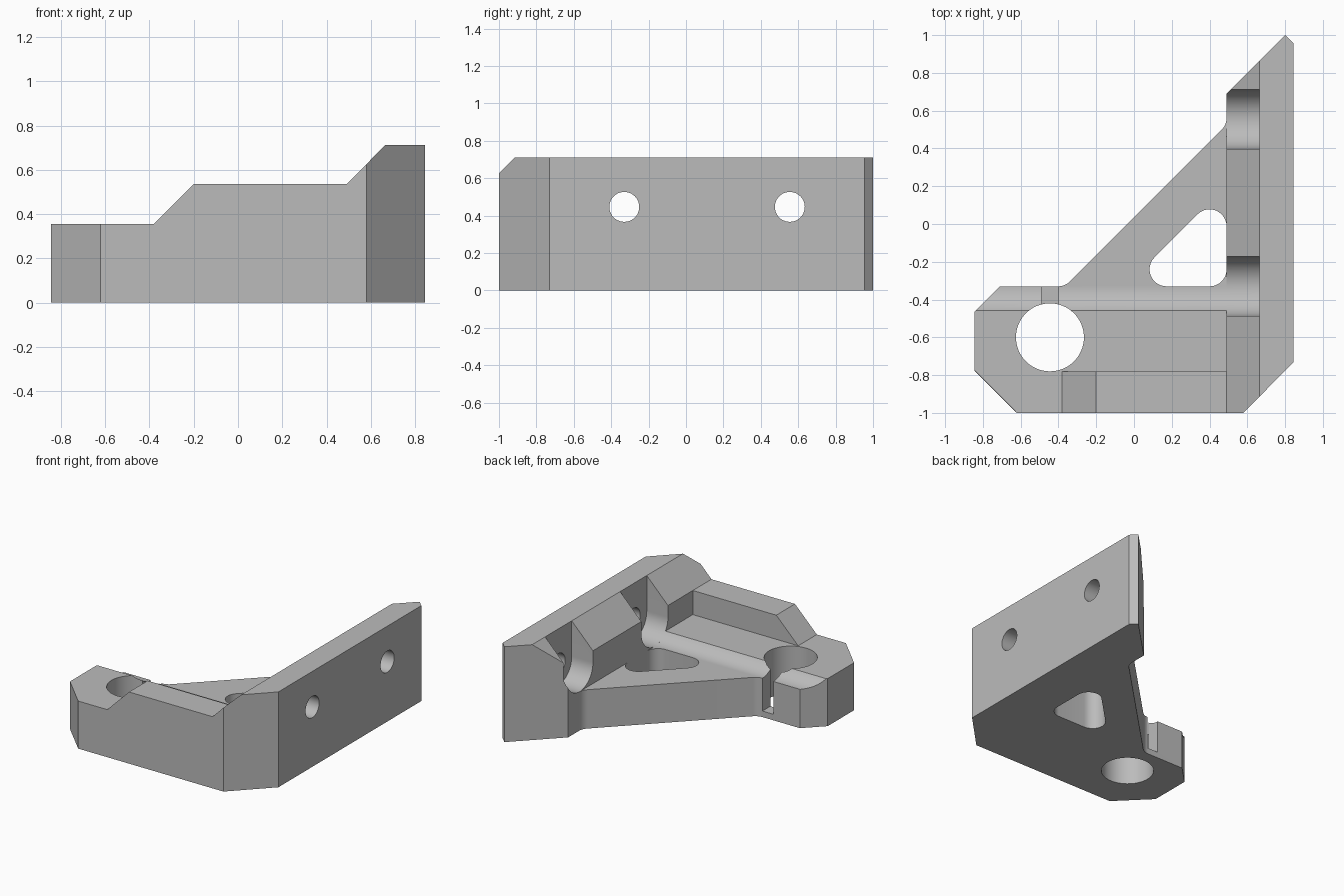
import bpy, bmesh, math
from mathutils import Vector

cube = bpy.data.objects.get("Cube")
if cube:
    bpy.data.objects.remove(cube, do_unlink=True)

grey = bpy.data.materials.new("plain grey")
grey.use_nodes = True
grey.diffuse_color = (0.5, 0.5, 0.5, 1)
grey.node_tree.nodes["Principled BSDF"].inputs["Base Color"].default_value = (0.5, 0.5, 0.5, 1)


def prism(name, points, start, end, axis="z"):
    """Extrude a 2D profile: z uses (x, y), x uses (y, z), y uses (x, z)."""
    place = {"z": lambda a, b, c: (a, b, c),
             "x": lambda a, b, c: (c, a, b),
             "y": lambda a, b, c: (a, c, b)}[axis]
    bm = bmesh.new()
    face = bm.faces.new([bm.verts.new(place(a, b, start)) for a, b in points])
    side = bmesh.ops.extrude_face_region(bm, geom=[face])["geom"]
    bmesh.ops.translate(bm, vec=place(0, 0, end - start),
                        verts=[v for v in side if isinstance(v, bmesh.types.BMVert)])
    bmesh.ops.recalc_face_normals(bm, faces=bm.faces)
    mesh = bpy.data.meshes.new(name)
    bm.to_mesh(mesh)
    bm.free()
    mesh.materials.append(grey)
    obj = bpy.data.objects.new(name, mesh)
    bpy.context.collection.objects.link(obj)
    return obj


def arc(cx, cy, r, a0, a1, n):
    return [(cx + r * math.cos(math.radians(a0 + (a1 - a0) * i / n)),
             cy + r * math.sin(math.radians(a0 + (a1 - a0) * i / n))) for i in range(n + 1)]


def circle(cx, cy, r, n=64):
    return arc(cx, cy, r, 0, 360, n)[:-1]


def fillet(before, corner, after, r, n=12):
    """Points of a round of radius r at a corner."""
    p = Vector(corner)
    u = (Vector(before) - p).normalized()
    v = (Vector(after) - p).normalized()
    half = u.angle(v) / 2
    centre = p + (u + v).normalized() * (r / math.sin(half))
    s = p + u * (r / math.tan(half)) - centre
    e = p + v * (r / math.tan(half)) - centre
    sweep = s.angle(e)
    return [tuple(centre + (s * math.sin((1 - i / n) * sweep) + e * math.sin(i / n * sweep))
                  / math.sin(sweep)) for i in range(n + 1)]


# Main dimensions
WALL, BACK, FLOOR, MID, TOP = 0.49, -0.33, 0.355, 0.535, 0.712
BORE_Z, BORE_R = 0.447, 0.157
WEB = BORE_Z - BORE_R

# Plan outline of the bracket: wall, diagonal web and clamp boss
wall_end, web_top, web_low, boss = (WALL, 0.69), (WALL, 0.525), (-0.365, BACK), (-0.71, BACK)
outline = [(-0.62, -1), (0.58, -1), (0.845, -0.73), (0.845, 0.955), (0.8, 1), wall_end]
outline += fillet(wall_end, web_top, web_low, 0.09)
outline += fillet(web_top, web_low, boss, 0.09)
outline += [boss, (-0.845, -0.465), (-0.845, -0.775)]
bracket = prism("corner_bracket", outline, 0, TOP)

# Stepped top: low boss, raised front rib, sloped wall edge
cutters = [prism("step_cutter", [(-1, FLOOR), (-0.38, FLOOR), (-0.2, MID), (WALL, MID),
                                 (0.665, TOP), (0.665, 1), (-1, 1)], -1.2, 1.2, "y")]

# Recess behind the rib, with a curved drop down to the thin web
drop = math.degrees(math.asin((BORE_Z - FLOOR) / BORE_R))
recess = [(-0.78, 1), (-0.78, FLOOR)] + arc(BACK, BORE_Z, BORE_R, 180 + drop, 270, 16)
recess += [(1.2, WEB), (1.2, 1)]
cutters.append(prism("recess_cutter", recess, -1.2, WALL, "x"))

# Screw holes and their open-topped U pockets in the wall
for y in (BACK, 0.555):
    pocket = arc(y, BORE_Z, BORE_R, 180, 360, 32) + [(y + BORE_R, 1), (y - BORE_R, 1)]
    cutters.append(prism("pocket_cutter", pocket, 0.4, 0.665, "x"))
    cutters.append(prism("screw_cutter", circle(y, BORE_Z, 0.08, 40), 0.6, 1, "x"))

# Rod hole, its slit, and the rounded triangular window
cutters.append(prism("rod_cutter", circle(-0.445, -0.6, 0.18), -0.2, 1))
cutters.append(prism("slit_cutter", [(-0.49, -0.5), (-0.4, -0.5), (-0.4, -0.2), (-0.49, -0.2)],
                     0.045, 1))
tri = [(WALL, 0.205), (-0.045, BACK), (WALL, BACK)]
window = [p for i in range(3) for p in fillet(tri[i - 1], tri[i], tri[(i + 1) % 3], 0.09)]
cutters.append(prism("window_cutter", window, -0.2, 1))

# Apply the cuts and shade
bpy.ops.object.select_all(action="DESELECT")
bracket.select_set(True)
bpy.context.view_layer.objects.active = bracket
for cutter in cutters:
    cutter.hide_render = True
    mod = bracket.modifiers.new(cutter.name, "BOOLEAN")
    mod.operation, mod.solver, mod.object = "DIFFERENCE", "EXACT", cutter
    bpy.ops.object.modifier_apply(modifier=mod.name)
    bpy.data.objects.remove(cutter, do_unlink=True)
bpy.ops.object.shade_smooth_by_angle(angle=math.radians(30))
